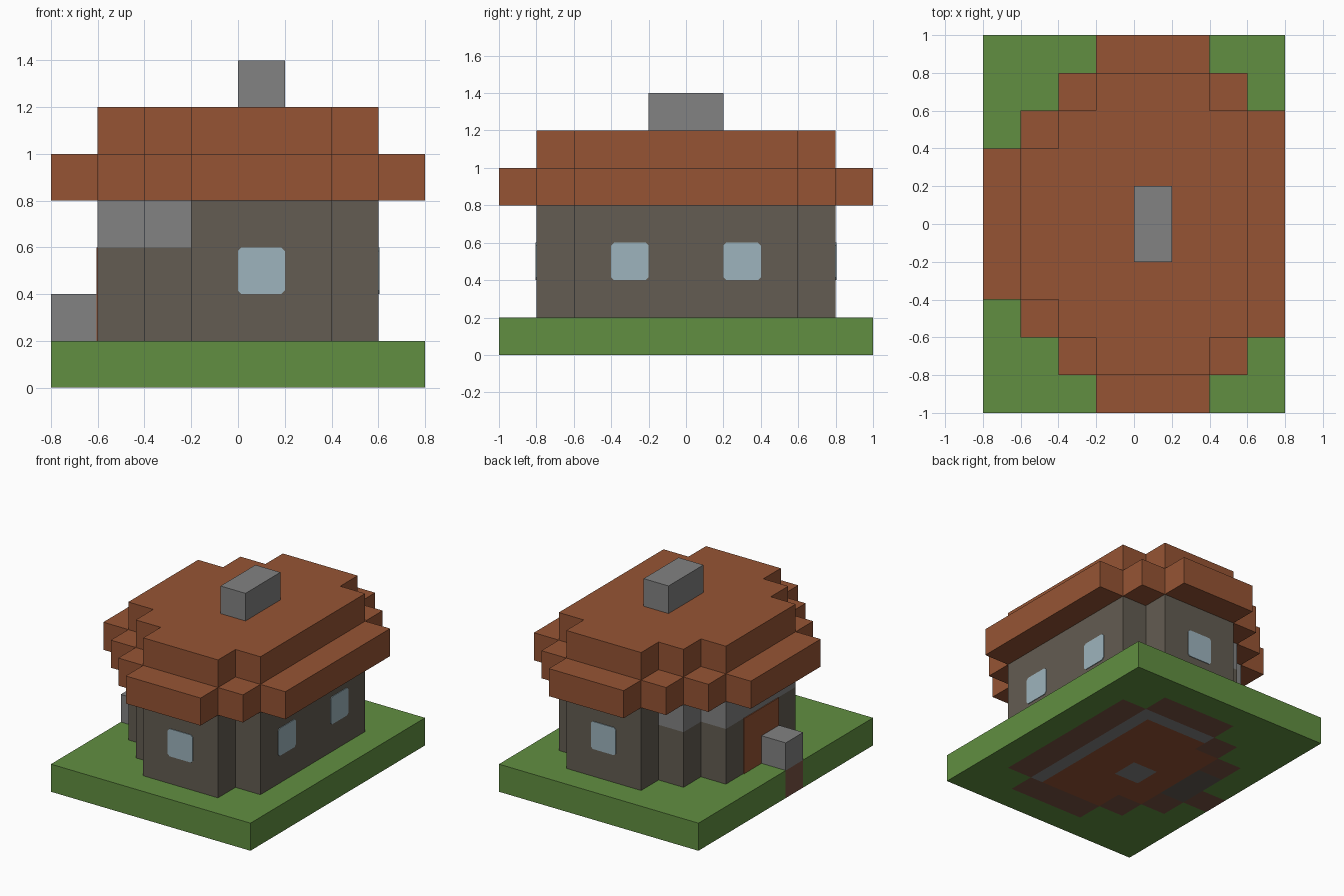
import bpy
import bmesh
from mathutils import Vector

cube = bpy.data.objects.get("Cube")
if cube:
    bpy.data.objects.remove(cube, do_unlink=True)


def make_material(name, rgb):
    """Flat material from 0-255 display colour."""
    lin = [((c / 255 + 0.055) / 1.055) ** 2.4 for c in rgb] + [1.0]
    mat = bpy.data.materials.new(name)
    mat.use_nodes = True
    mat.diffuse_color = lin
    bsdf = mat.node_tree.nodes["Principled BSDF"]
    bsdf.inputs["Base Color"].default_value = lin
    bsdf.inputs["Roughness"].default_value = 0.9
    return mat


grass = make_material("grass green", (97, 143, 65))
earth = make_material("earth brown", (120, 82, 66))
wall = make_material("wall taupe", (99, 92, 82))
stone = make_material("stone grey", (130, 130, 130))
tile = make_material("roof brown", (150, 84, 52))
glass = make_material("window blue", (157, 180, 189))


def finish(name, bm, mats, rule=None):
    bmesh.ops.recalc_face_normals(bm, faces=bm.faces)
    if rule:
        for f in bm.faces:
            f.material_index = rule(f.calc_center_median() - f.normal * 0.02)
    mesh = bpy.data.meshes.new(name)
    bm.to_mesh(mesh)
    bm.free()
    for m in mats:
        mesh.materials.append(m)
    obj = bpy.data.objects.new(name, mesh)
    bpy.context.collection.objects.link(obj)
    return obj


def raise_faces(bm, faces, offset):
    geom = bmesh.ops.extrude_face_region(bm, geom=faces, use_keep_orig=True)["geom"]
    verts = [v for v in geom if isinstance(v, bmesh.types.BMVert)]
    bmesh.ops.translate(bm, verts=verts, vec=offset)


def prism(name, points, offset, mats, rule=None):
    bm = bmesh.new()
    face = bm.faces.new([bm.verts.new(p) for p in points])
    raise_faces(bm, [face], Vector(offset))
    return finish(name, bm, mats, rule)


def box(name, lo, hi, mat):
    pts = [(lo[0], lo[1], lo[2]), (hi[0], lo[1], lo[2]),
           (hi[0], hi[1], lo[2]), (lo[0], hi[1], lo[2])]
    return prism(name, pts, (0, 0, hi[2] - lo[2]), [mat])


# Stepped plans, mirrored front to back: (x start, x end, half depth)
BODY = [(-0.6, -0.4, 0.4), (-0.4, -0.2, 0.6), (-0.2, 0.4, 0.8), (0.4, 0.6, 0.6)]
EAVES = [(-0.8, -0.6, 0.4), (-0.6, -0.4, 0.6), (-0.4, -0.2, 0.8),
         (-0.2, 0.4, 1.0), (0.4, 0.6, 0.8), (0.6, 0.8, 0.6)]
ROOM = [(-0.4, -0.2, 0.4), (-0.2, 0.4, 0.6)]


def outline(steps, z):
    front = [(x, -d, z) for a, b, d in steps for x in (a, b)]
    return front + [(x, -y, z) for x, y, _ in reversed(front)]


def inside(steps, p):
    return any(a < p.x < b and abs(p.y) < d for a, b, d in steps)


# Ground slab with foundation, floor and path showing underneath
def ground_rule(p):
    if p.z > 0.1 and abs(p.x) < 0.79 and p.z > 0.17:
        return 0
    if p.x < -0.6 and -0.2 < p.y < 0:
        return 1
    if inside(ROOM, p):
        hearth = -0.2 < p.x < 0 and -0.2 < p.y < 0
        border = p.x > 0.3 or p.y > 0.5
        return 2 if hearth or border else 3
    if p.x < -0.4 and abs(p.y) < 0.2 and inside(BODY, p):
        return 4
    return 1 if inside(BODY, p) else 0


bm = bmesh.new()
bmesh.ops.create_grid(bm, x_segments=16, y_segments=20, size=1)
bmesh.ops.scale(bm, vec=(0.8, 1, 1), verts=bm.verts)
raise_faces(bm, bm.faces[:], Vector((0, 0, 0.2)))
finish("ground", bm, [grass, earth, stone, tile, wall], ground_rule)

# Walls, with a stone band at the top of the entrance side
prism("lower_walls", outline(BODY, 0.2), (0, 0, 0.4), [wall])
prism("upper_walls", outline(BODY, 0.6), (0, 0, 0.2), [wall, stone],
      lambda p: int(p.x < -0.21))

# Roof layers and chimney
prism("roof_eaves", outline(EAVES, 0.8), (0, 0, 0.2), [tile])
prism("roof_top", outline(BODY, 1.0), (0, 0, 0.2), [tile])
box("chimney", (0, -0.2, 1.2), (0.2, 0.2, 1.4), stone)

# Entrance door and stone block
box("door", (-0.606, -0.2, 0.2), (-0.6, 0.2, 0.6), tile)
box("stone_block", (-0.8, -0.2, 0.2), (-0.6, 0, 0.4), stone)


# Window panes with clipped corners
def window(name, centre, across, out):
    h, c = 0.1, 0.085
    ring = [(-h, -c), (-c, -h), (c, -h), (h, -c), (h, c), (c, h), (-c, h), (-h, c)]
    pts = [Vector(centre) + Vector(across) * u + Vector((0, 0, v)) for u, v in ring]
    prism(name, pts, Vector(out) * 0.005, [glass])


for side, label in ((-1, "front"), (1, "back")):
    window(label + "_window", (0.1, side * 0.8, 0.5), (1, 0, 0), (0, side, 0))
    window("left_window_" + label, (0.6, side * 0.3, 0.5), (0, 1, 0), (1, 0, 0))
